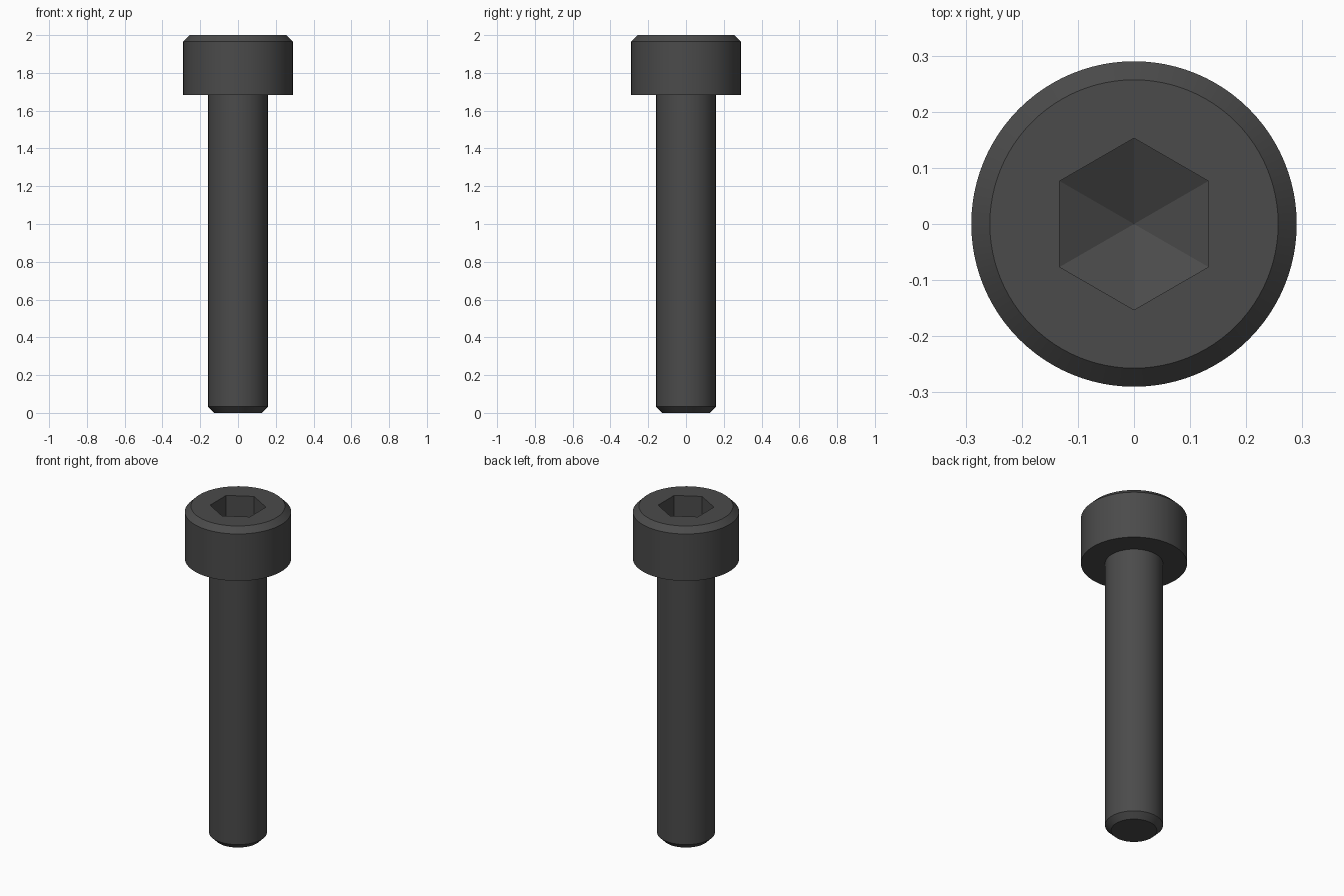
import bpy, bmesh
from math import radians, tau
from mathutils import Matrix, Vector

cube = bpy.data.objects.get("Cube")
if cube:
    bpy.data.objects.remove(cube, do_unlink=True)

steel = bpy.data.materials.new("dark steel")
steel.use_nodes = True
colour = (0.07, 0.07, 0.07, 1)
steel.diffuse_color = colour
steel.node_tree.nodes["Principled BSDF"].inputs["Base Color"].default_value = colour


def make_object(name, bm):
    bmesh.ops.remove_doubles(bm, verts=bm.verts, dist=1e-5)
    bmesh.ops.recalc_face_normals(bm, faces=bm.faces)
    mesh = bpy.data.meshes.new(name)
    bm.to_mesh(mesh)
    bm.free()
    mesh.materials.append(steel)
    obj = bpy.data.objects.new(name, mesh)
    bpy.context.collection.objects.link(obj)
    return obj


def lathe(name, profile, sides, turn=0):
    """Revolve (radius, height) points around z and cap both ends."""
    bm = bmesh.new()
    verts = [bm.verts.new((r, 0, z)) for r, z in profile]
    edges = [bm.edges.new(pair) for pair in zip(verts, verts[1:])]
    bmesh.ops.spin(bm, geom=verts + edges, cent=(0, 0, 0), axis=(0, 0, 1),
                   angle=tau, steps=sides, use_merge=True)
    bmesh.ops.remove_doubles(bm, verts=bm.verts, dist=1e-5)
    bmesh.ops.holes_fill(bm, edges=[e for e in bm.edges if e.is_boundary], sides=0)
    bm.transform(Matrix.Rotation(turn, 4, "Z"))
    return make_object(name, bm)


# Shank with chamfered tip, and cap head with chamfered rim
shank_r, head_r, head_base, chamfer = 0.158, 0.29, 1.684, 0.033
bolt = lathe("socket_head_bolt", [
    (shank_r - chamfer, 0), (shank_r, chamfer),
    (shank_r, head_base), (head_r, head_base),
    (head_r, 2 - chamfer), (head_r - chamfer, 2)], 96)

# Hexagonal socket with a conical floor
hex_r, wall_bottom = 0.153, 1.86
cutter = lathe("hex_socket_cutter", [
    (0, wall_bottom - 0.077), (hex_r, wall_bottom), (hex_r, 2.1)], 6, radians(30))
cutter.hide_render = True

bpy.ops.object.select_all(action="DESELECT")
bpy.context.view_layer.objects.active = bolt
bolt.select_set(True)
cut = bolt.modifiers.new("socket", "BOOLEAN")
cut.operation = "DIFFERENCE"
cut.solver = "EXACT"
cut.object = cutter
bpy.ops.object.modifier_apply(modifier=cut.name)
bpy.data.objects.remove(cutter, do_unlink=True)

# Smooth round sides, crisp chamfers and socket
bpy.ops.object.shade_smooth_by_angle(angle=radians(20))
